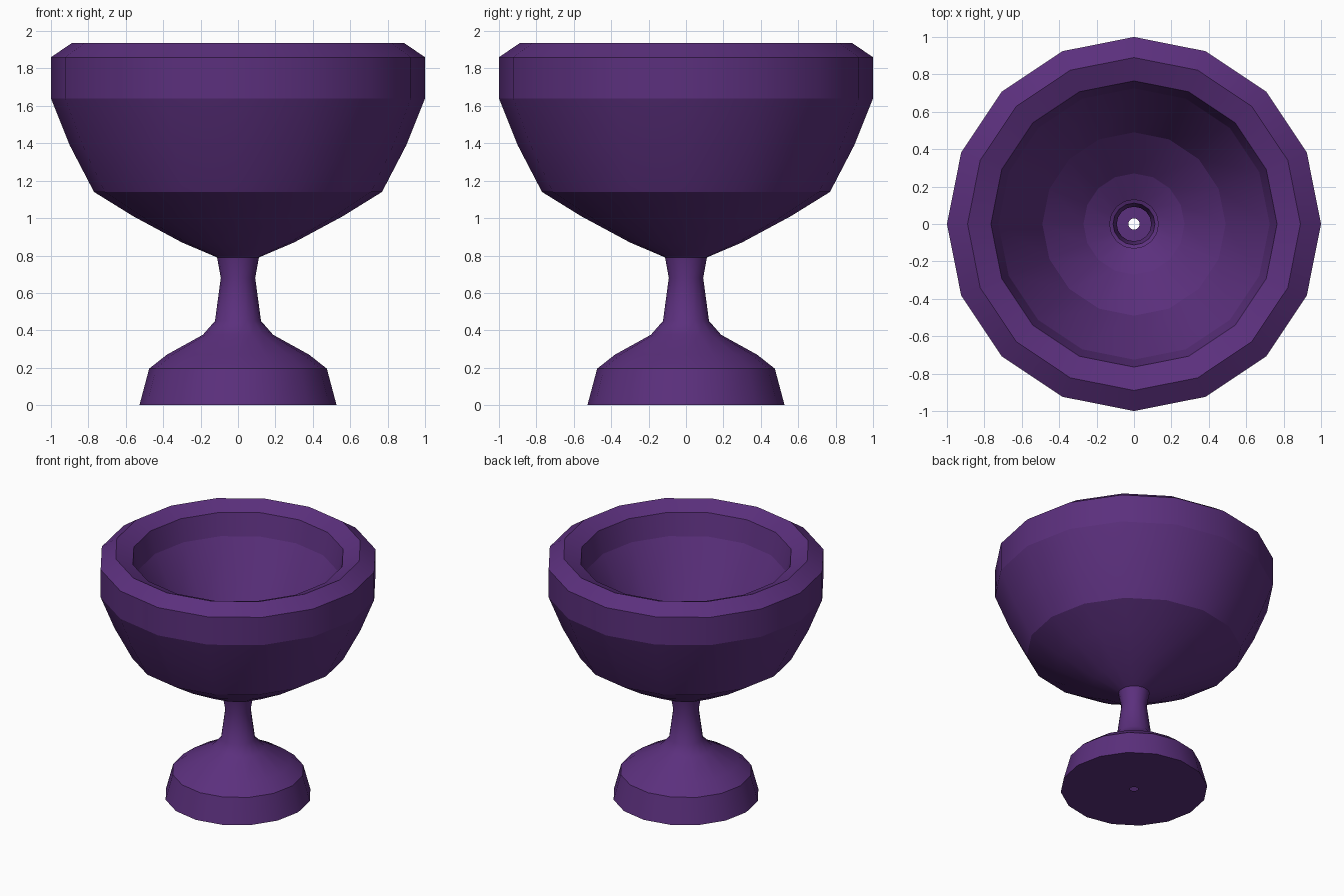
import bpy, bmesh, math

if "Cube" in bpy.data.objects:
    bpy.data.objects.remove(bpy.data.objects["Cube"])

SIDES = 16

# Half profile (radius, height): foot, stem, bowl outside, rim, bowl inside
PROFILE = [
    (0.03, 0.0), (0.527, 0.0), (0.475, 0.195), (0.38, 0.27), (0.188, 0.376),
    (0.123, 0.45), (0.092, 0.68), (0.112, 0.79),
    (0.30, 0.87), (0.56, 1.01), (0.77, 1.14), (0.90, 1.39), (1.0, 1.64),
    (1.0, 1.86), (0.89, 1.935), (0.765, 1.88),
    (0.725, 1.71), (0.49, 1.27), (0.27, 1.06), (0.13, 0.98),
]
SHARP_HEIGHTS = (1.14, 1.64, 1.71, 1.27, 1.06)


def lathe(name, profile, sides):
    """Turn an open profile around the z axis."""
    bm = bmesh.new()
    verts = [bm.verts.new((r, 0, z)) for r, z in profile]
    edges = [bm.edges.new(pair) for pair in zip(verts, verts[1:])]
    bmesh.ops.spin(bm, geom=verts + edges, cent=(0, 0, 0), axis=(0, 0, 1),
                   angle=2 * math.pi, steps=sides, use_merge=True)
    bmesh.ops.remove_doubles(bm, verts=bm.verts[:], dist=1e-4)
    bmesh.ops.recalc_face_normals(bm, faces=bm.faces[:])
    mesh = bpy.data.meshes.new(name)
    bm.to_mesh(mesh)
    bm.free()
    obj = bpy.data.objects.new(name, mesh)
    bpy.context.collection.objects.link(obj)
    return obj


# Goblet: one turned shell with a hollow stem
goblet = lathe("goblet", PROFILE, SIDES)

# Purple finish
purple = bpy.data.materials.new("purple")
purple.diffuse_color = (0.105, 0.029, 0.205, 1)
purple.use_nodes = True
purple.node_tree.nodes["Principled BSDF"].inputs["Base Color"].default_value = purple.diffuse_color
goblet.data.materials.append(purple)

# Soft sides, crisp rim and foot edges
bpy.context.view_layer.objects.active = goblet
goblet.select_set(True)
bpy.ops.object.shade_smooth_by_angle(angle=math.radians(35))

# Crisp rings between the bowl bands
mesh = goblet.data
for edge in mesh.edges:
    za, zb = (mesh.vertices[i].co.z for i in edge.vertices)
    if abs(za - zb) < 1e-4 and any(abs(za - h) < 1e-4 for h in SHARP_HEIGHTS):
        edge.use_edge_sharp = True
